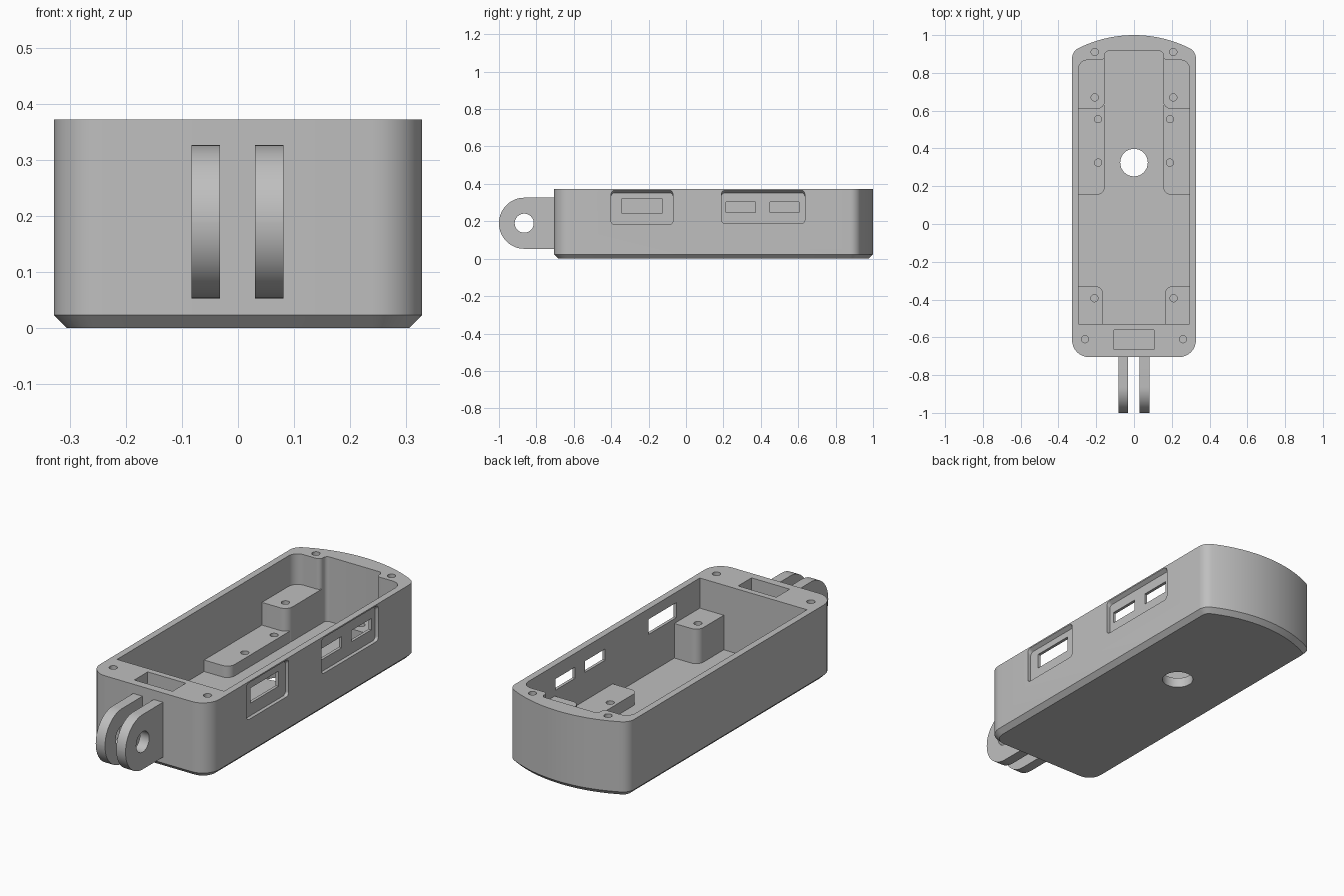
import bpy
import bmesh
from math import atan2, cos, sin, tan, pi, radians, sqrt
from mathutils import Vector

if "Cube" in bpy.data.objects:
    bpy.data.objects.remove(bpy.data.objects["Cube"], do_unlink=True)

# Single plastic colour
plastic = bpy.data.materials.new("grey plastic")
plastic.use_nodes = True
GREY = (0.52, 0.52, 0.52, 1)
plastic.diffuse_color = GREY
plastic.node_tree.nodes["Principled BSDF"].inputs["Base Color"].default_value = GREY

HALF, TOP, CHAMFER, FLOOR = 0.328, 0.372, 0.023, 0.05


def arc(cx, cy, r, start, end, n=8):
    return [(cx + r * cos(start + (end - start) * i / n),
             cy + r * sin(start + (end - start) * i / n)) for i in range(n + 1)]


def circle(cx, cy, r, n=32):
    return arc(cx, cy, r, 0, 2 * pi, n)[:-1]


def rounded(corners, n=8):
    """Outline from (x, y, radius) corners, filleting each one."""
    out = []
    for i, (x, y, r) in enumerate(corners):
        p = Vector((x, y))
        if r == 0:
            out.append((x, y))
            continue
        to_prev = (Vector(corners[i - 1][:2]) - p).normalized()
        to_next = (Vector(corners[(i + 1) % len(corners)][:2]) - p).normalized()
        half = to_prev.angle(to_next) / 2
        c = p + (to_prev + to_next).normalized() * r / sin(half)
        v1 = p + to_prev * r / tan(half) - c
        v2 = p + to_next * r / tan(half) - c
        a1 = atan2(v1.y, v1.x)
        turn = (atan2(v2.y, v2.x) - a1 + pi) % (2 * pi) - pi
        out += arc(c.x, c.y, r, a1, a1 + turn, n)
    return out


def rect(x0, x1, y0, y1, r=0):
    return rounded([(x0, y0, r), (x1, y0, r), (x1, y1, r), (x0, y1, r)])


def loft(name, layers, axis="z"):
    """Solid through (outline, height) layers stacked along an axis."""
    bm = bmesh.new()
    rings = []
    for outline, h in layers:
        rings.append([bm.verts.new((a, b, h) if axis == "z" else (h, a, b))
                      for a, b in outline])
    bm.faces.new(rings[0][::-1])
    bm.faces.new(rings[-1])
    for low, high in zip(rings, rings[1:]):
        for i in range(len(low)):
            j = (i + 1) % len(low)
            bm.faces.new((low[i], low[j], high[j], high[i]))
    bmesh.ops.recalc_face_normals(bm, faces=bm.faces)
    mesh = bpy.data.meshes.new(name)
    bm.to_mesh(mesh)
    bm.free()
    mesh.materials.append(plastic)
    obj = bpy.data.objects.new(name, mesh)
    bpy.context.collection.objects.link(obj)
    return obj


def prism(name, outline, low, high, axis="z"):
    return loft(name, [(outline, low), (outline, high)], axis)


def activate(obj):
    bpy.ops.object.select_all(action="DESELECT")
    obj.select_set(True)
    bpy.context.view_layer.objects.active = obj


def cut(obj, cutter):
    cutter.hide_render = True
    mod = obj.modifiers.new("cut", "BOOLEAN")
    mod.operation, mod.solver, mod.object = "DIFFERENCE", "EXACT", cutter
    activate(obj)
    bpy.ops.object.modifier_apply(modifier=mod.name)
    bpy.data.objects.remove(cutter, do_unlink=True)


def drill(obj, x, y, top, depth, r=0.019):
    cut(obj, prism("drill", circle(x, y, r), top - depth, top + 0.02))


def smooth(obj):
    activate(obj)
    bpy.ops.object.shade_smooth_by_angle(angle=radians(30))


def case_outline(inset):
    """Rounded front corners and a bowed back."""
    front, corner, bow = 0.09, 0.06, 0.66
    x, bow_y = HALF - corner, 0.34
    corner_y = bow_y + sqrt((bow - corner) ** 2 - x * x)
    a = atan2(corner_y - bow_y, x)
    fx, fy = HALF - front, -0.705 + front
    return (arc(-fx, fy, front - inset, pi, 1.5 * pi)
            + arc(fx, fy, front - inset, 1.5 * pi, 2 * pi)
            + arc(x, corner_y, corner - inset, 0, a)
            + arc(0, bow_y, bow - inset, a, pi - a, 24)[1:-1]
            + arc(-x, corner_y, corner - inset, pi - a, pi))


# Case shell with a chamfered underside
case = loft("case", [(case_outline(CHAMFER), 0), (case_outline(0), CHAMFER),
                     (case_outline(0), TOP)])

# Main cavity, narrowing at the back
right_half = [(0.295, -0.53, 0), (0.295, 0.868, 0.05),
              (0.155, 0.868, 0.022), (0.155, 0.915, 0.02)]
left_half = [(-x, y, r) for x, y, r in reversed(right_half)]
cut(case, prism("cavity", rounded(right_half + left_half), FLOOR, TOP + 0.05))

# Front pocket and round floor opening
cut(case, prism("pocket", rect(-0.105, 0.105, -0.665, -0.56), TOP - 0.12, TOP + 0.05))
drill(case, 0, 0.325, FLOOR, 0.1, 0.073)

# Rim screw holes
for side in (-1, 1):
    drill(case, side * 0.208, 0.91, TOP, 0.12)
    drill(case, side * 0.26, -0.61, TOP, 0.12)

# Side recesses with a sloped upper edge, and port windows
for y0, y1, z0 in ((-0.4, -0.07, 0.183), (0.19, 0.635, 0.188)):
    cut(case, loft("recess", [(rect(y0, y1, z0, 0.352, 0.018), HALF - 0.018),
                              (rect(y0, y1, z0, 0.374, 0.018), HALF + 0.012)], "x"))
for y0, y1, z0, z1 in ((-0.345, -0.125, 0.245, 0.32),
                       (0.215, 0.372, 0.247, 0.303), (0.45, 0.605, 0.247, 0.303)):
    cut(case, prism("window", rect(y0, y1, z0, z1), 0.27, 0.36, "x"))
smooth(case)

# Mounting blocks inside: name, inner x, y range, top, rounded ends, holes
BLOCKS = (
    ("back_post", 0.155, 0.61, 0.89, 0.22, (0.04, 0), ((0.208, 0.67),)),
    ("board_ledge", 0.155, 0.155, 0.63, 0.107, (0.04, 0), ((0.19, 0.325), (0.19, 0.555))),
    ("front_post", 0.163, -0.545, -0.33, 0.222, (0, 0.04), ((0.21, -0.393),)),
)
for side, label in ((1, "left"), (-1, "right")):
    for name, inner, y0, y1, top, (r0, r1), holes in BLOCKS:
        outline = rounded([(side * inner, y0, r0), (side * 0.302, y0, 0),
                           (side * 0.302, y1, 0), (side * inner, y1, r1)])
        block = prism(label + "_" + name, outline, 0.03, top)
        for x, y in holes:
            drill(block, side * x, y, top, 0.05)
        smooth(block)

# Hinge lugs on the front
for label, x0, x1 in (("right", -0.083, -0.032), ("left", 0.03, 0.081)):
    profile = rounded([(-1, 0.053, 0.1355), (-0.69, 0.053, 0),
                       (-0.69, 0.326, 0), (-1, 0.326, 0.1355)], 16)
    lug = prism(label + "_hinge_lug", profile, x0, x1, "x")
    cut(lug, prism("pin_hole", circle(-0.865, 0.19, 0.051), x0 - 0.02, x1 + 0.02, "x"))
    smooth(lug)
